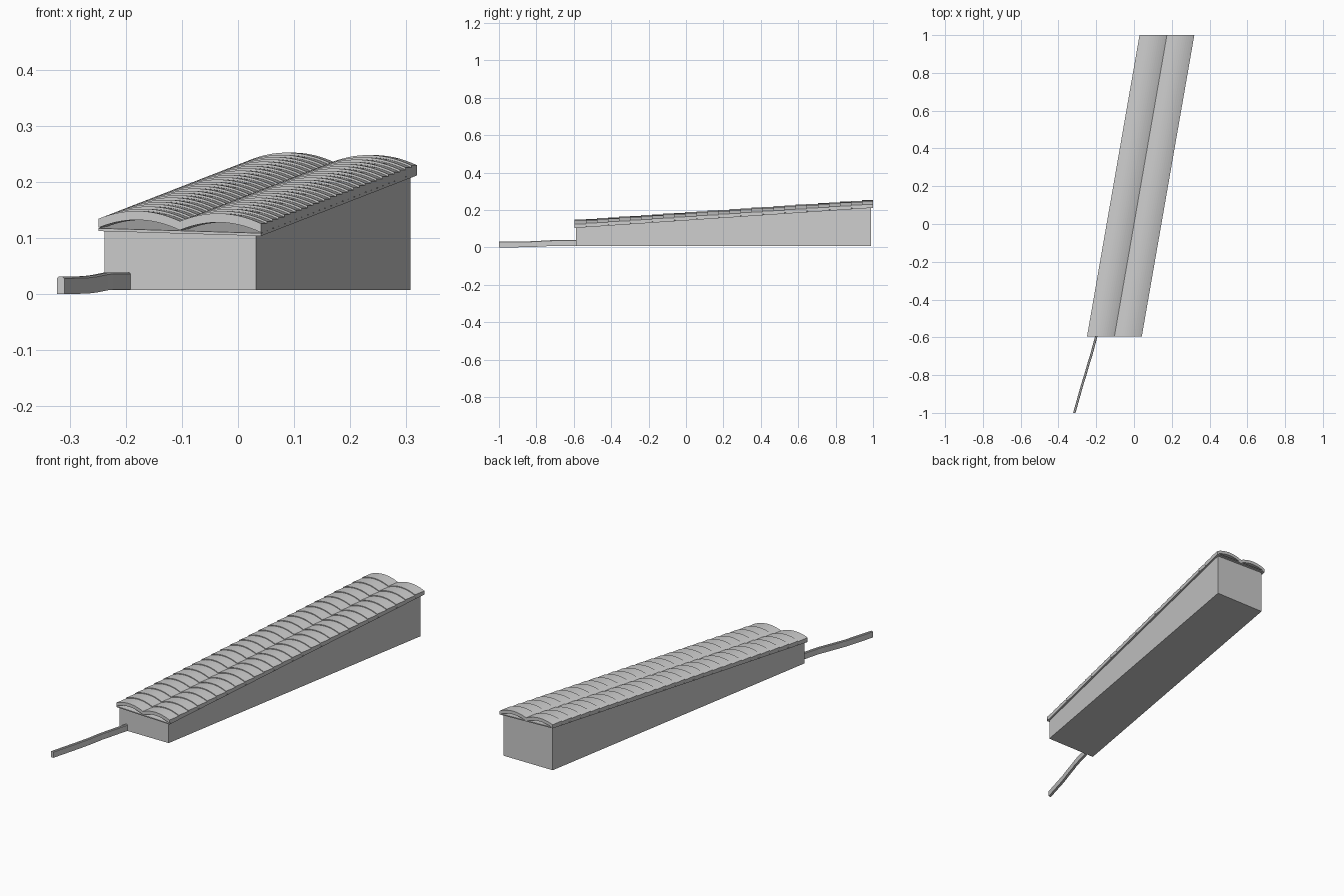
import bpy, math

if "Cube" in bpy.data.objects:
    bpy.data.objects.remove(bpy.data.objects["Cube"])

SKEW = 0.1743          # sideways drift of the building along y
Y0, Y1 = -0.595, 1.0   # roof ends


def ramp(u, y):
    """Height of the roof underside at offset u from the centre line."""
    return 0.108 + 0.0677 * (y - Y0) - 0.03 * u


def place(u, y, z):
    return (u + SKEW * y, y, z)


def sweep(name, rings):
    """Join matching cross-section rings into a capped solid."""
    n = len(rings[0])
    verts = [p for r in rings for p in r]
    faces = [list(range(n)), list(range(len(verts) - 1, len(verts) - n - 1, -1))]
    for k in range(len(rings) - 1):
        for i in range(n):
            j = (i + 1) % n
            faces.append([k * n + i, (k + 1) * n + i, (k + 1) * n + j, k * n + j])
    mesh = bpy.data.meshes.new(name)
    mesh.from_pydata(verts, [], faces)
    mesh.update()
    obj = bpy.data.objects.new(name, mesh)
    bpy.context.collection.objects.link(obj)
    return obj


# hall body: skewed box with a sloping top
W = 0.135
sweep("hall_body", [[place(-W, y, 0.007), place(W, y, 0.007),
                     place(W, y, ramp(W, y)), place(-W, y, ramp(-W, y))]
                    for y in (-0.588, 0.988)])

# thin roof deck overhanging the walls
R = 0.145
sweep("roof_deck", [[place(-R, y, ramp(-R, y)), place(R, y, ramp(R, y)),
                     place(R, y, ramp(R, y) + 0.005), place(-R, y, ramp(-R, y) + 0.005)]
                    for y in (Y0, Y1)])

# twin curved roofs made of stepped rows
ROWS, SEG = 27, 14
for label, c in (("left", -R / 2), ("right", R / 2)):
    for k in range(ROWS):
        ya = Y0 + (Y1 - Y0) * k / ROWS
        yb = Y0 + (Y1 - Y0) * (k + 1) / ROWS
        section = []
        for i in range(SEG + 1):
            t = -1 + 2 * i / SEG
            section.append((c + t * R / 2, 0.022 + 0.016 * (1 - t * t)))
        rings = []
        for y in (ya, yb):
            low = [place(u, y, ramp(u, ya) + h - 0.016) for u, h in section]
            top = [place(u, y, ramp(u, ya) + h) for u, h in reversed(section)]
            rings.append(low + top)
        sweep(f"{label}_roof_row_{k + 1}", rings)

# entrance rail: chamfered bar rising gently to the hall
path = [(-0.316, -1.0, 0.0), (-0.274, -0.85, 0.001), (-0.258, -0.80, 0.003),
        (-0.238, -0.73, 0.007), (-0.228, -0.70, 0.008), (-0.198, -0.588, 0.008)]
profile = [(-0.0065, 0), (0.0065, 0), (0.0065, 0.028), (0.0035, 0.031),
           (-0.0035, 0.031), (-0.0065, 0.028)]
sweep("entrance_rail", [[(x + dx, y, z + dz) for dx, dz in profile] for x, y, z in path])
